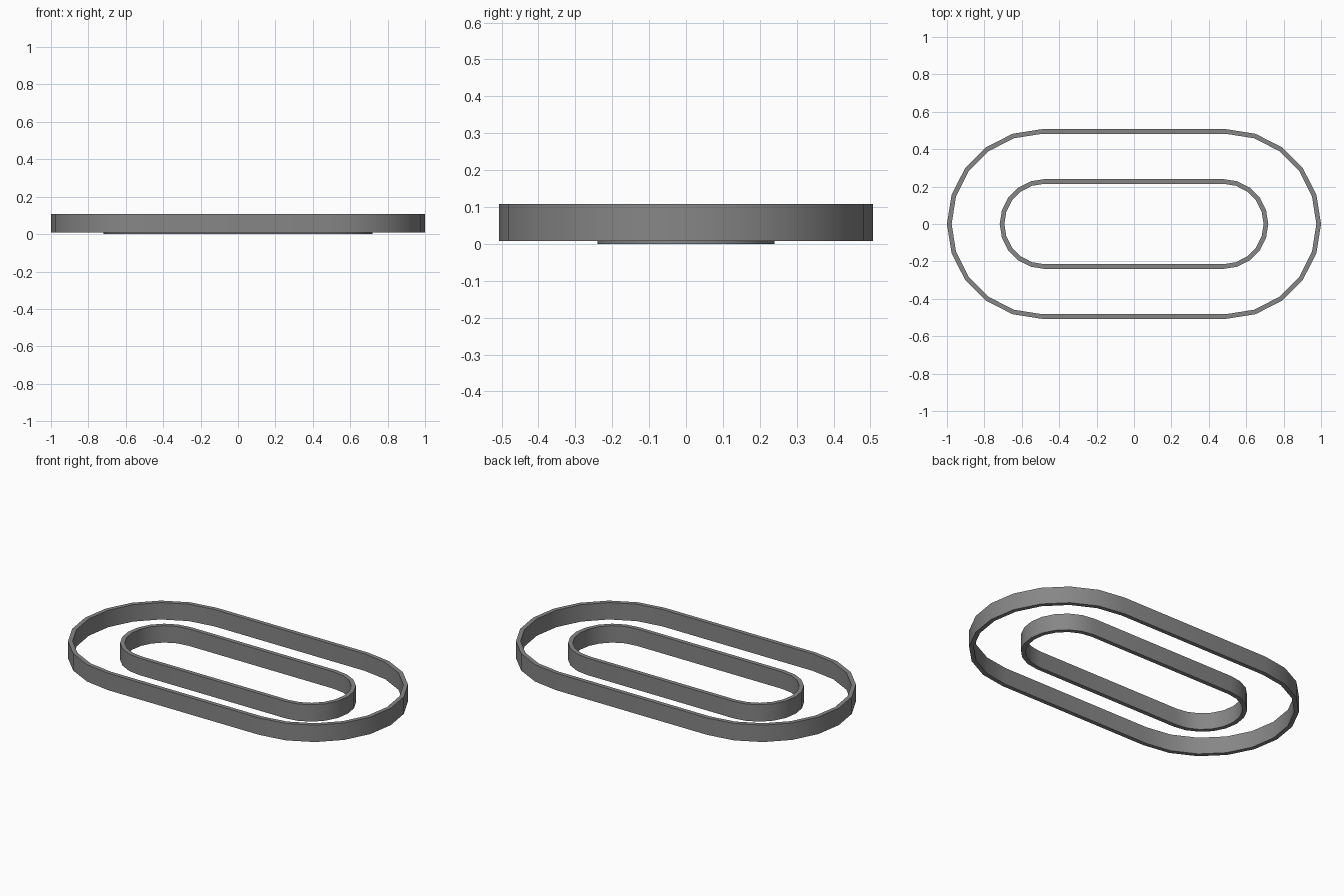
import bpy, bmesh
from math import pi, cos, sin, radians

if "Cube" in bpy.data.objects:
    bpy.data.objects.remove(bpy.data.objects["Cube"])

SEGS = 10  # facets per rounded end

mat = bpy.data.materials.new("dark_grey")
mat.diffuse_color = (0.24, 0.24, 0.24, 1)
mat.use_nodes = True
mat.node_tree.nodes["Principled BSDF"].inputs["Base Color"].default_value = mat.diffuse_color


def stadium(cx, r):
    pts = []
    for side in (0, 1):
        for i in range(SEGS + 1):
            a = -pi / 2 + side * pi + pi * i / SEGS
            pts.append(((cx if side == 0 else -cx) + r * cos(a), r * sin(a)))
    return pts


def band(name, cx, r, wall, z0, z1):
    bm = bmesh.new()
    # outer bottom, outer top, inner top, inner bottom
    loops = [[bm.verts.new((x, y, z)) for x, y in stadium(cx, rad)]
             for rad, z in ((r, z0), (r, z1), (r - wall, z1), (r - wall, z0))]
    n = len(loops[0])
    for k in range(4):
        a, b = loops[k], loops[(k + 1) % 4]
        for i in range(n):
            j = (i + 1) % n
            bm.faces.new((a[i], a[j], b[j], b[i]))
    bmesh.ops.recalc_face_normals(bm, faces=bm.faces)
    me = bpy.data.meshes.new(name)
    bm.to_mesh(me)
    bm.free()
    me.materials.append(mat)
    ob = bpy.data.objects.new(name, me)
    bpy.context.collection.objects.link(ob)
    # smooth walls, crisp rims
    bpy.ops.object.select_all(action='DESELECT')
    bpy.context.view_layer.objects.active = ob
    ob.select_set(True)
    bpy.ops.object.shade_smooth_by_angle(angle=radians(30))


# Outer and inner walls of the oval track
band("outer_wall", 0.493, 0.507, 0.025, 0.008, 0.108)
band("inner_wall", 0.478, 0.24, 0.025, 0.0, 0.10)
